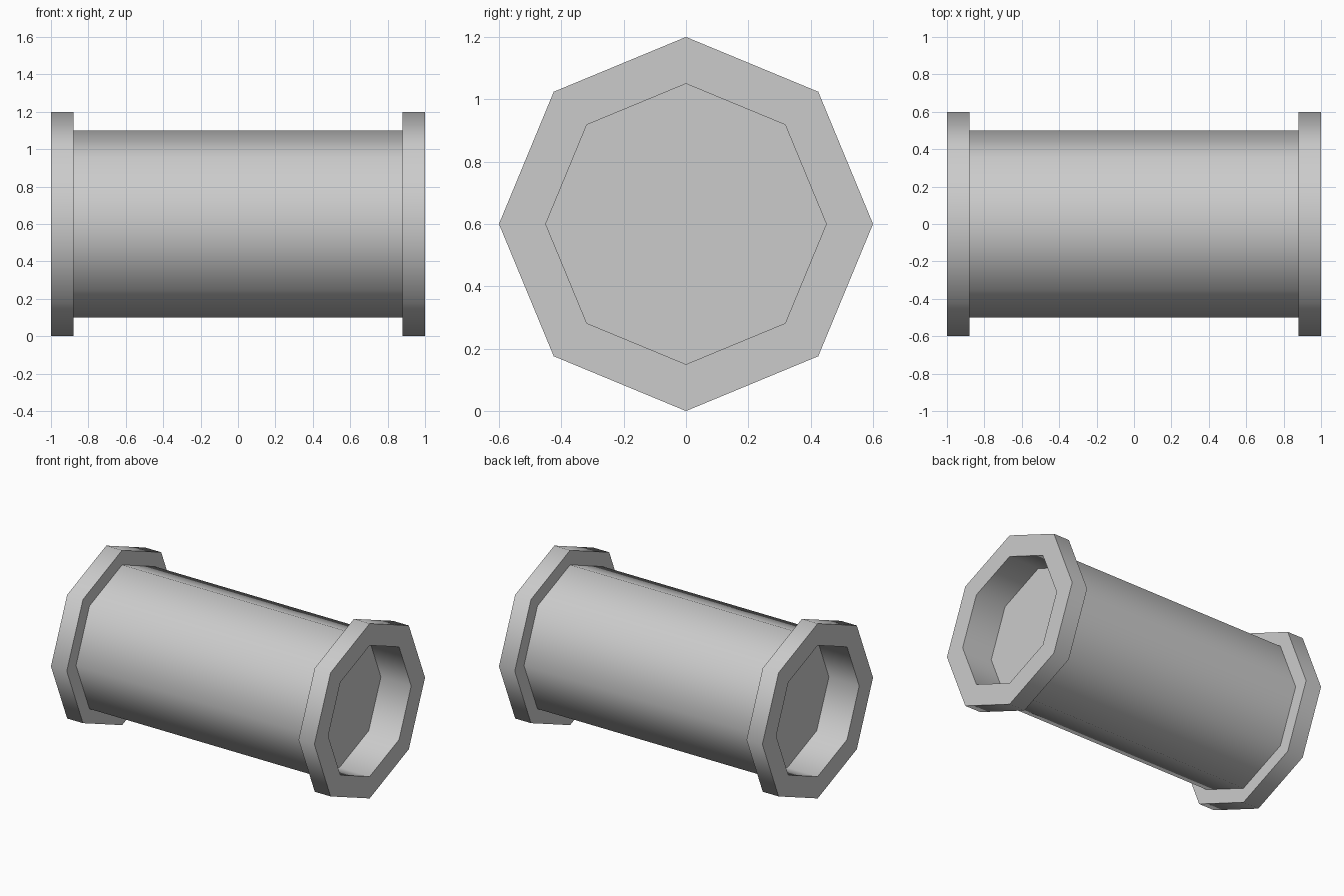
import bpy, bmesh
from math import cos, sin, tau, radians

if "Cube" in bpy.data.objects:
    bpy.data.objects.remove(bpy.data.objects["Cube"])

SIDES = 8
CENTRE_Z = 0.6

# Half profile as (x, radius): recess floor, recess rim, flange, barrel
half = [(0.77, 0.45), (1.0, 0.45), (1.0, 0.6), (0.88, 0.6), (0.88, 0.5)]
profile = half + [(-x, r) for x, r in reversed(half)]

# Flanged barrel: octagonal rings along x, bridged and capped at the recess floors
bm = bmesh.new()
rings = [[bm.verts.new((x, r * cos(tau * i / SIDES), CENTRE_Z + r * sin(tau * i / SIDES)))
          for i in range(SIDES)] for x, r in profile]
for a, b in zip(rings, rings[1:]):
    for i in range(SIDES):
        j = (i + 1) % SIDES
        bm.faces.new((a[i], a[j], b[j], b[i]))
bm.faces.new(rings[0])
bm.faces.new(rings[-1])
bmesh.ops.recalc_face_normals(bm, faces=bm.faces)

mesh = bpy.data.meshes.new("flanged_barrel")
bm.to_mesh(mesh)
bm.free()
barrel = bpy.data.objects.new("flanged_barrel", mesh)
bpy.context.collection.objects.link(barrel)

# Smooth around the octagon, sharp at the flange and recess corners
bpy.context.view_layer.objects.active = barrel
barrel.select_set(True)
bpy.ops.object.shade_smooth_by_angle(angle=radians(60))
